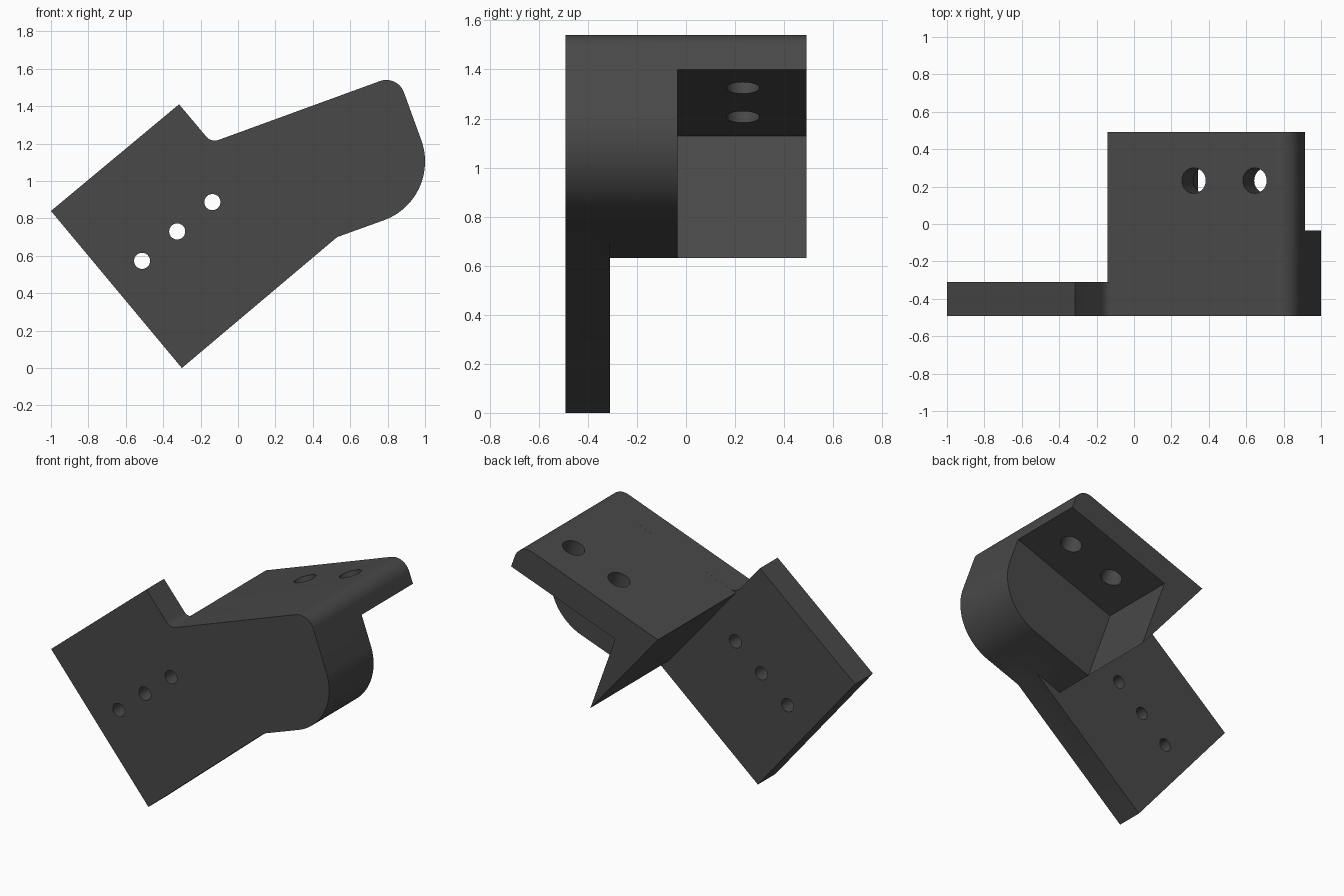
import bpy, bmesh, math
from mathutils import Vector, Matrix

if "Cube" in bpy.data.objects:
    bpy.data.objects.remove(bpy.data.objects["Cube"])

Y0, Y1, Y2, Y3 = -0.492, -0.31, -0.035, 0.492
TILT = math.radians(20)

grey = bpy.data.materials.new("dark grey")
grey.diffuse_color = (0.065, 0.065, 0.065, 1)
grey.use_nodes = True
grey.node_tree.nodes["Principled BSDF"].inputs["Base Color"].default_value = grey.diffuse_color


def arc(cx, cz, r, a0, a1, n):
    """Points of an arc in the xz plane, angles in degrees."""
    angles = [math.radians(a0 + (a1 - a0) * i / n) for i in range(n + 1)]
    return [(cx + r * math.cos(a), cz + r * math.sin(a)) for a in angles]


def finish(name, bm):
    bmesh.ops.recalc_face_normals(bm, faces=bm.faces)
    mesh = bpy.data.meshes.new(name)
    bm.to_mesh(mesh)
    bm.free()
    mesh.materials.append(grey)
    ob = bpy.data.objects.new(name, mesh)
    bpy.context.collection.objects.link(ob)
    return ob


def prism(name, profile, ya, yb):
    """Extrude an xz profile from ya to yb."""
    bm = bmesh.new()
    face = bm.faces.new([bm.verts.new((x, ya, z)) for x, z in profile])
    ext = bmesh.ops.extrude_face_region(bm, geom=[face])["geom"]
    verts = [v for v in ext if isinstance(v, bmesh.types.BMVert)]
    bmesh.ops.translate(bm, verts=verts, vec=(0, yb - ya, 0))
    return finish(name, bm)


def cutter(name, centre, axis, r, length):
    bm = bmesh.new()
    rot = Vector((0, 0, 1)).rotation_difference(Vector(axis)).to_matrix().to_4x4()
    bmesh.ops.create_cone(bm, cap_ends=True, segments=40, radius1=r, radius2=r,
                          depth=length, matrix=Matrix.Translation(centre) @ rot)
    ob = finish(name, bm)
    ob.hide_render = True
    return ob


def combine(target, other, operation):
    mod = target.modifiers.new(operation.lower(), 'BOOLEAN')
    mod.operation, mod.solver, mod.object = operation, 'EXACT', other
    bpy.context.view_layer.objects.active = target
    bpy.ops.object.modifier_apply(modifier=mod.name)
    bpy.data.objects.remove(other)


# shared outline pieces
nose = arc(0.666, 1.104, 0.334, -70, 20, 24)
top_round = arc(0.793, 1.44, 0.10, 20, 110, 16)
inner_round = arc(-0.124, 1.276, 0.06, -70, -140, 8)
heel, tip, bend = (-0.143, 1.205), (0.343, 0.632), (0.53, 0.70)

# front mounting plate, thick middle block, rear flange with its wedge
bracket = prism("bracket", [(-1, 0.84), (-0.30, 0), bend] + nose + top_round
                + inner_round + [(-0.315, 1.41)], Y0, Y1)
block = prism("block", [tip, bend] + nose + top_round + [heel], Y1, Y2)
flange = prism("flange", [tip, (0.165, 1.128), (0.914, 1.40)] + top_round + [heel], Y2, Y3)
combine(bracket, block, 'UNION')
combine(bracket, flange, 'UNION')

# three holes through the plate
for x, z in [(-0.513, 0.573), (-0.325, 0.73), (-0.137, 0.887)]:
    combine(bracket, cutter("plate_hole", (x, (Y0 + Y1) / 2, z), (0, 1, 0), 0.043, 0.3),
            'DIFFERENCE')

# two holes square through the sloping flange
for x, z in [(0.35, 1.29), (0.676, 1.409)]:
    combine(bracket, cutter("flange_hole", (x, 0.232, z),
                            (-math.sin(TILT), 0, math.cos(TILT)), 0.068, 0.3), 'DIFFERENCE')

bpy.ops.object.select_all(action='DESELECT')
bracket.select_set(True)
bpy.context.view_layer.objects.active = bracket
bpy.ops.object.shade_smooth_by_angle(angle=math.radians(25))
